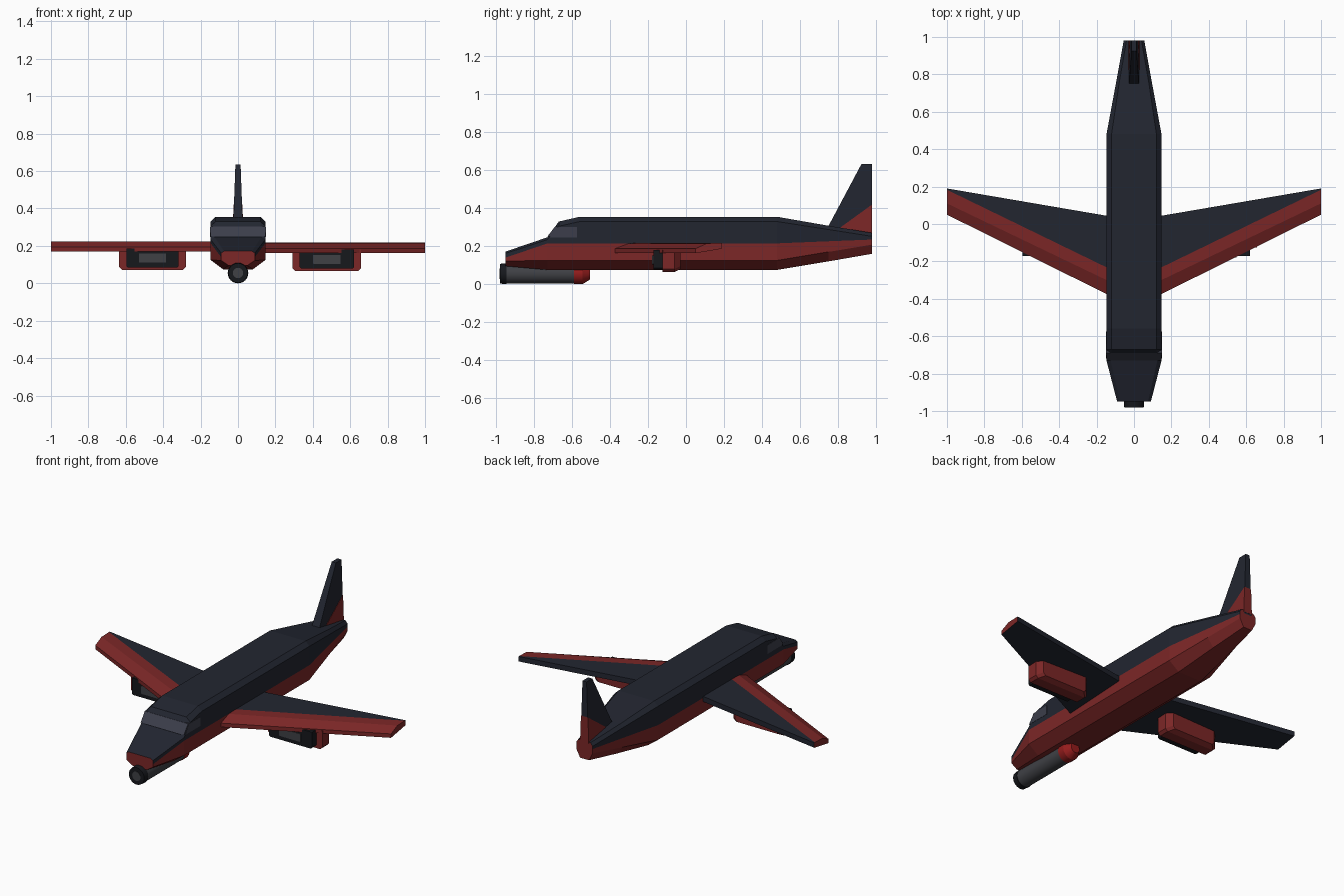
import bpy, bmesh, math
from mathutils import Matrix

if "Cube" in bpy.data.objects:
    bpy.data.objects.remove(bpy.data.objects["Cube"])


def material(name, rgb):
    m = bpy.data.materials.new(name)
    m.diffuse_color = (*rgb, 1)
    m.use_nodes = True
    m.node_tree.nodes["Principled BSDF"].inputs["Base Color"].default_value = m.diffuse_color
    return m


DARK = material("dark_paint", (0.016, 0.019, 0.03))
RED = material("red_paint", (0.2, 0.02, 0.02))
BRIGHT = material("bright_red", (0.3, 0.012, 0.012))
GLASS = material("glass", (0.045, 0.048, 0.07))
METAL = material("gun_metal", (0.05, 0.052, 0.06))
BLACK = material("black", (0.008, 0.009, 0.012))


def finish(name, bm, mats):
    bmesh.ops.recalc_face_normals(bm, faces=bm.faces)
    me = bpy.data.meshes.new(name)
    bm.to_mesh(me)
    bm.free()
    for m in mats:
        me.materials.append(m)
    ob = bpy.data.objects.new(name, me)
    bpy.context.collection.objects.link(ob)
    return ob


def loft(name, rings, mats, bands=None, cap=0):
    """Skin equal-length rings; bands gives the material index of each strip."""
    bm = bmesh.new()
    vs = [[bm.verts.new(p) for p in r] for r in rings]
    n = len(rings[0])
    for a, b in zip(vs, vs[1:]):
        for j in range(n):
            k = (j + 1) % n
            f = bm.faces.new((a[j], a[k], b[k], b[j]))
            f.material_index = bands[j] if bands else 0
    for r in (vs[0], vs[-1]):
        bm.faces.new(r).material_index = cap
    return finish(name, bm, mats)


# Fuselage: y, then half-profile (x, z) from roof edge to keel edge
low = [(.147, .215), (.147, .125), (.08, .075)]
stations = [
    (-.95, [(.075, .172), (.09, .162), (.09, .14), (.09, .122), (.05, .095)]),
    (-.73, [(.125, .247), (.147, .235)] + low),
    (-.67, [(.12, .33), (.147, .305)] + low),
    (-.56, [(.12, .355), (.147, .33)] + low),
    (.48, [(.12, .355), (.147, .33)] + low),
    (.75, [(.08, .308), (.097, .288), (.097, .226), (.097, .17), (.056, .12)]),
    (.98, [(.04, .27), (.055, .252), (.055, .235), (.055, .208), (.03, .16)]),
]
rings = [[(x, y, z) for x, z in h] + [(-x, y, z) for x, z in reversed(h)]
         for y, h in stations]
loft("fuselage", rings, [DARK, RED], [0, 0, 1, 1, 1, 1, 1, 0, 0, 0], cap=1)

# Cockpit glass: windscreen and side panes
loft("windscreen", [[(s * .146, -.731, .25), (s * .146, -.691, .303),
                     (s * .146, -.68, .303), (s * .146, -.72, .25)] for s in (-1, 1)], [GLASS])
for side, s in (("right", 1), ("left", -1)):
    pane = [(-.72, .247), (-.575, .247), (-.575, .302), (-.69, .302)]
    loft(side + "_side_window", [[(s * x, y, z) for y, z in pane] for x in (.14, .1485)], [GLASS])

# Wings and underwing pods
root = [(-.378, .163), (-.378, .187), (-.303, .215), (-.235, .217), (.043, .217), (.043, .185)]
tip = [(.05, .163), (.05, .187), (.11, .215), (.183, .217), (.19, .217), (.19, .187)]
for side, s, dz, cx, hw in (("right", 1, 0, .475, .183), ("left", -1, .007, -.457, .178)):
    loft(side + "_wing", [[(s * x, y, z + dz) for y, z in r] for x, r in ((.14, root), (1, tip))],
         [DARK, RED], [1, 1, 1, 0, 0, 0], cap=1)

    def pod_ring(y, w, bottom, top=.18, c=.015):
        pts = [(-w, top), (-w, bottom + c), (-w + c, bottom), (w - c, bottom), (w, bottom + c), (w, top)]
        return [(cx + x, y, z + dz) for x, z in pts]

    loft(side + "_pod_shell", [pod_ring(-.125, hw, .065), pod_ring(-.06, hw, .065),
                               pod_ring(-.03, hw - .03, .08)], [RED])
    loft(side + "_pod_mouth", [pod_ring(-.172, hw - .038, .078, c=.008),
                               pod_ring(-.12, hw - .038, .078, c=.008)], [BLACK])
    loft(side + "_pod_grille", [pod_ring(-.178, .073, .103, .152, .002),
                                pod_ring(-.16, .073, .103, .152, .002)], [METAL])


# Tail fin: tapered slab, dark above and red at the lower rear
def fin(name, outline, mat, extra):
    def half(z):
        return .027 - (z - .27) * .036 + extra
    loft(name, [[(s * half(z), y, z) for y, z in outline] for s in (-1, 1)], [mat])


fin("tail_fin", [(.75, .305), (.925, .634), (.98, .634), (.98, .25), (.8, .27)], DARK, 0)
fin("tail_fin_flash", [(.815, .3), (.981, .42), (.981, .26), (.83, .28)], RED, .002)


# Chin cannon: stacked round sections along y
def tube(name, y0, y1, r0, r1, mat, sides):
    bm = bmesh.new()
    rot = Matrix.Translation((0, (y0 + y1) / 2, .055)) @ Matrix.Rotation(-math.pi / 2, 4, "X")
    bmesh.ops.create_cone(bm, cap_ends=True, segments=sides, radius1=r0, radius2=r1,
                          depth=y1 - y0, matrix=rot)
    ob = finish(name, bm, [mat])
    bpy.ops.object.select_all(action="DESELECT")
    ob.select_set(True)
    bpy.context.view_layer.objects.active = ob
    bpy.ops.object.shade_smooth_by_angle(angle=math.radians(30))


tube("cannon_muzzle", -.98, -.945, .052, .055, BLACK, 24)
tube("cannon_bore", -.982, -.97, .028, .028, METAL, 24)
tube("cannon_barrel", -.945, -.59, .052, .052, METAL, 24)
tube("cannon_breech", -.59, -.545, .055, .055, BRIGHT, 16)
tube("cannon_tail", -.545, -.505, .055, .03, BRIGHT, 16)
